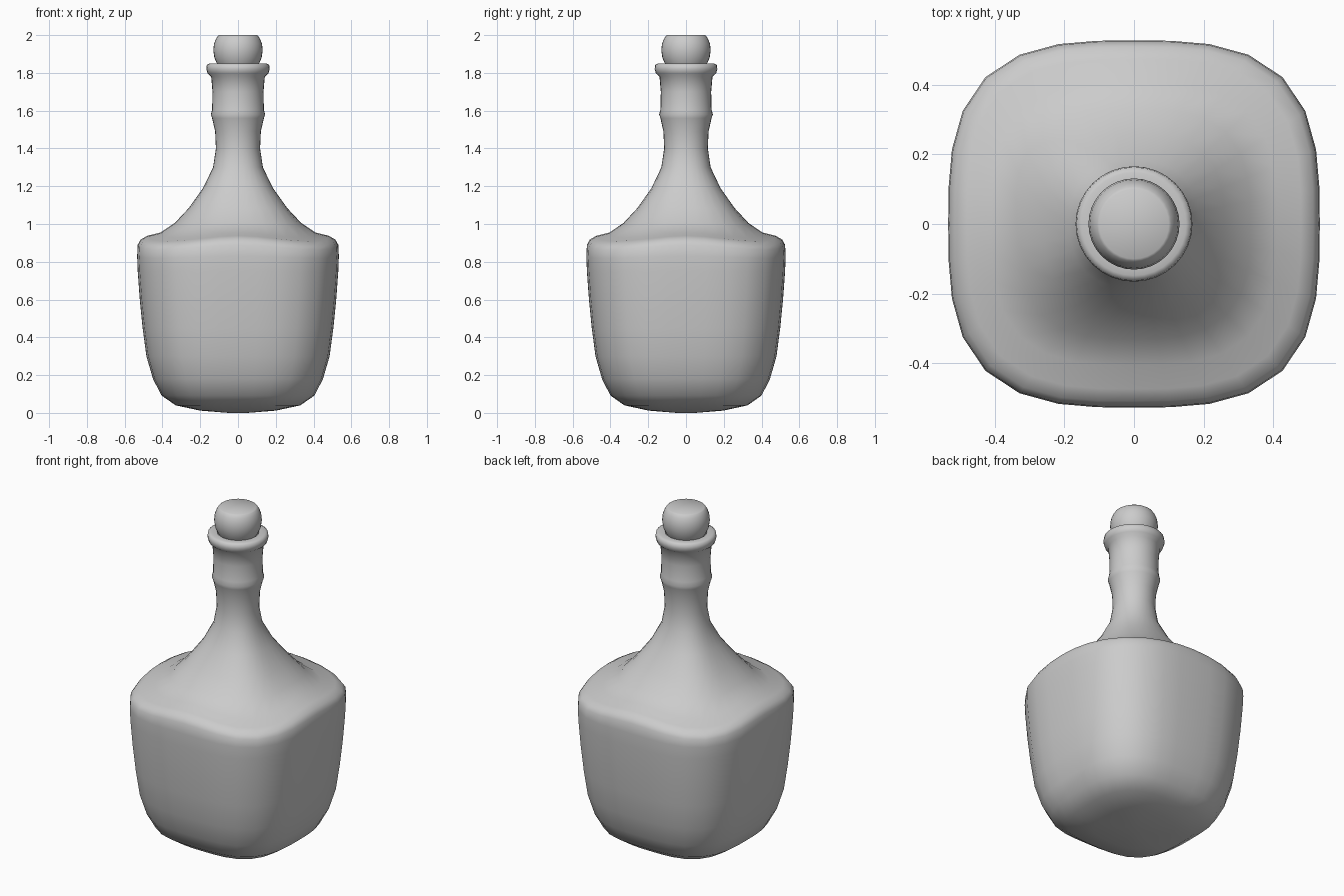
import bpy, bmesh, math

if "Cube" in bpy.data.objects:
    bpy.data.objects.remove(bpy.data.objects["Cube"])

SEG = 32

def squareness(z):
    # superellipse exponent: rounded square body blending to a round neck
    if z < 0.95:
        return 3.1
    return 2 + 1.1 * max(0, (1.35 - z) / 0.4)

def corner_drop(z):
    # the shoulder sits a little lower at the four corners
    return 0.03 * math.exp(-((z - 0.93) / 0.1) ** 2)

def loft(name, profile, square=True, y_scale=1.0):
    bm = bmesh.new()
    rings = []
    for r, z in profile:
        n = squareness(z) if square else 2
        drop = corner_drop(z) if square else 0
        ring = []
        for i in range(SEG):
            a = 2 * math.pi * i / SEG
            c, s = math.cos(a), math.sin(a)
            k = r * (abs(c) ** n + abs(s) ** n) ** (-1 / n)
            ring.append(bm.verts.new((k * c, k * s * y_scale,
                                      z - drop * math.sin(2 * a) ** 2)))
        rings.append(ring)
    for lo, hi in zip(rings, rings[1:]):
        for i in range(SEG):
            j = (i + 1) % SEG
            bm.faces.new((lo[i], lo[j], hi[j], hi[i]))
    bm.faces.new(rings[0][::-1])
    bm.faces.new(rings[-1])
    bmesh.ops.recalc_face_normals(bm, faces=bm.faces)
    mesh = bpy.data.meshes.new(name)
    bm.to_mesh(mesh)
    bm.free()
    ob = bpy.data.objects.new(name, mesh)
    bpy.context.collection.objects.link(ob)
    bpy.ops.object.select_all(action='DESELECT')
    ob.select_set(True)
    bpy.context.view_layer.objects.active = ob
    bpy.ops.object.shade_smooth_by_angle(angle=math.radians(60))
    return ob

# Bottle: base, body, shoulder, neck, ring and lip
bottle = [
    (0.05, 0.0), (0.2, 0.012), (0.33, 0.04), (0.405, 0.092), (0.45, 0.18),
    (0.485, 0.3), (0.505, 0.45), (0.52, 0.6), (0.531, 0.75), (0.534, 0.83),
    (0.531, 0.89), (0.515, 0.918), (0.48, 0.938), (0.41, 0.955),
    (0.335, 1.005), (0.26, 1.085), (0.185, 1.19), (0.132, 1.3),
    (0.117, 1.4), (0.121, 1.49), (0.137, 1.56), (0.144, 1.58),
    (0.137, 1.605), (0.135, 1.7), (0.142, 1.78), (0.161, 1.797),
    (0.168, 1.82), (0.165, 1.842), (0.15, 1.85), (0.115, 1.848),
    (0.105, 1.82),
]
loft("bottle", bottle, y_scale=0.988)

# Stopper: flattened ball with a flat top
stopper = [
    (0.09, 1.81), (0.112, 1.85), (0.125, 1.88), (0.131, 1.92),
    (0.127, 1.955), (0.117, 1.98), (0.107, 1.995), (0.1, 2.0),
]
loft("stopper", stopper, square=False)
